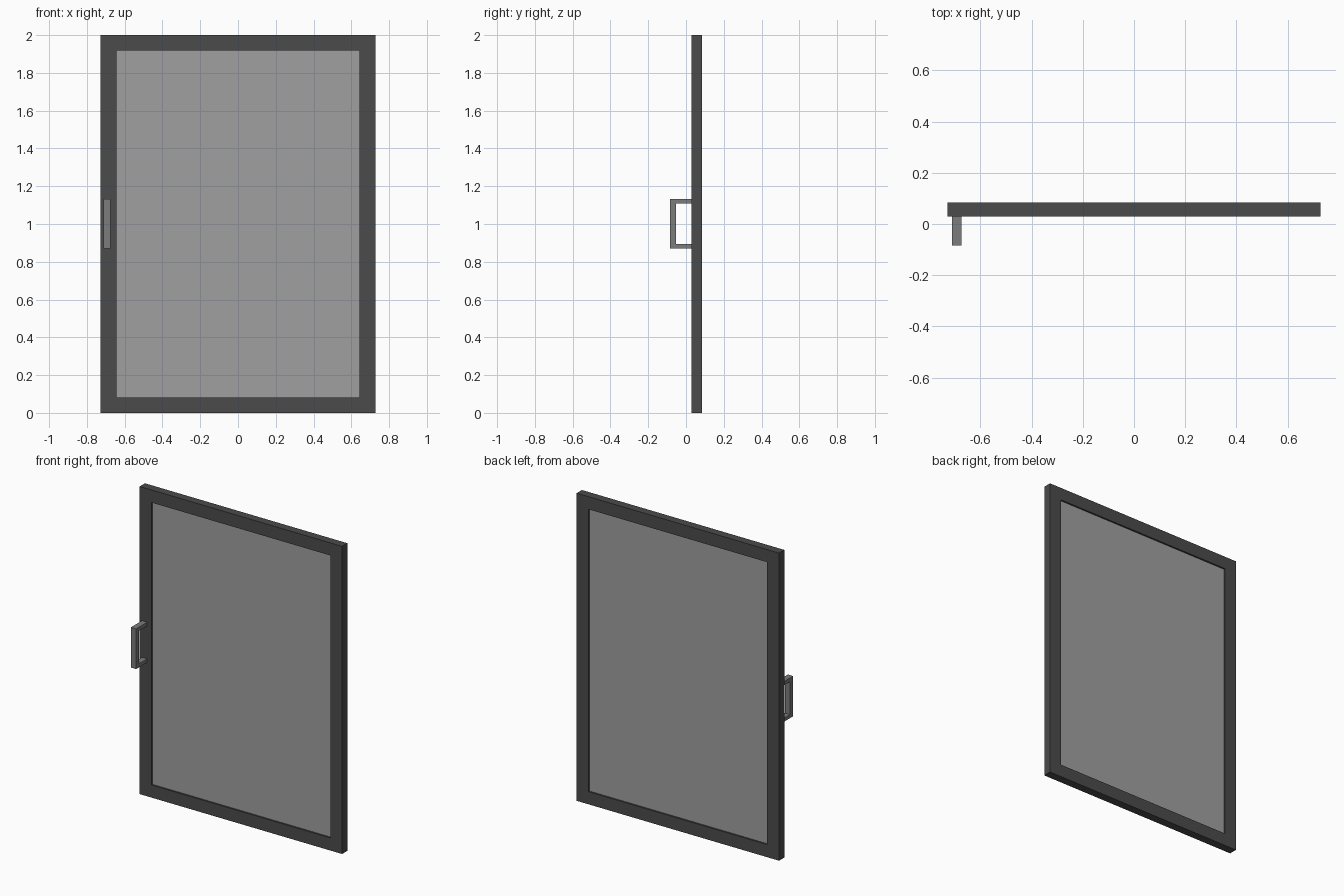
import bpy

if "Cube" in bpy.data.objects:
    bpy.data.objects.remove(bpy.data.objects["Cube"])


def material(name, color):
    m = bpy.data.materials.new(name)
    m.diffuse_color = color
    m.use_nodes = True
    m.node_tree.nodes["Principled BSDF"].inputs["Base Color"].default_value = m.diffuse_color
    return m


def extruded(name, verts, faces, mat):
    mesh = bpy.data.meshes.new(name)
    mesh.from_pydata(verts, [], faces)
    mesh.materials.append(mat)
    ob = bpy.data.objects.new(name, mesh)
    bpy.context.collection.objects.link(ob)
    return ob


def prism(name, profile, axis, lo, hi, mat):
    """Extrude a closed 2D profile along x (profile is y,z)."""
    n = len(profile)
    verts = [(x, y, z) for x in (lo, hi) for y, z in profile]
    faces = [tuple(range(n))[::-1], tuple(range(n, 2 * n))]
    faces += [(i, (i + 1) % n, n + (i + 1) % n, n + i) for i in range(n)]
    return extruded(name, verts, faces, mat)


def ring(name, outer, inner, y0, y1, mat):
    """Rectangular frame in the xz plane, given (half width, bottom, top)."""
    verts = [(x, y, z) for y in (y0, y1) for w, b, t in (outer, inner)
             for x, z in ((-w, b), (w, b), (w, t), (-w, t))]
    faces = []
    for i in range(4):
        j = (i + 1) % 4
        faces += [(i, j, 4 + j, 4 + i), (8 + j, 8 + i, 12 + i, 12 + j),
                  (j, i, 8 + i, 8 + j), (4 + i, 4 + j, 12 + j, 12 + i)]
    return extruded(name, verts, faces, mat)


dark = material("dark_frame", (0.07, 0.07, 0.07, 1))
glass = material("glass", (0.35, 0.35, 0.35, 0.5))
metal = material("handle_metal", (0.2, 0.2, 0.2, 1))

# Door frame
ring("door_frame", (0.728, 0, 2), (0.643, 0.082, 1.918), 0.03, 0.084, dark)

# Glass pane, slightly recessed on both sides
w, b, t = 0.643, 0.082, 1.918
prism("glass_pane", [(0.041, b), (0.073, b), (0.073, t), (0.041, t)],
      "x", -w, w, glass)

# Bracket-shaped pull handle
prism("pull_handle",
      [(0.03, 0.871), (0.03, 0.894), (-0.052, 0.894), (-0.052, 1.108),
       (0.03, 1.108), (0.03, 1.132), (-0.084, 1.132), (-0.084, 0.871)],
      "x", -0.712, -0.674, metal)
